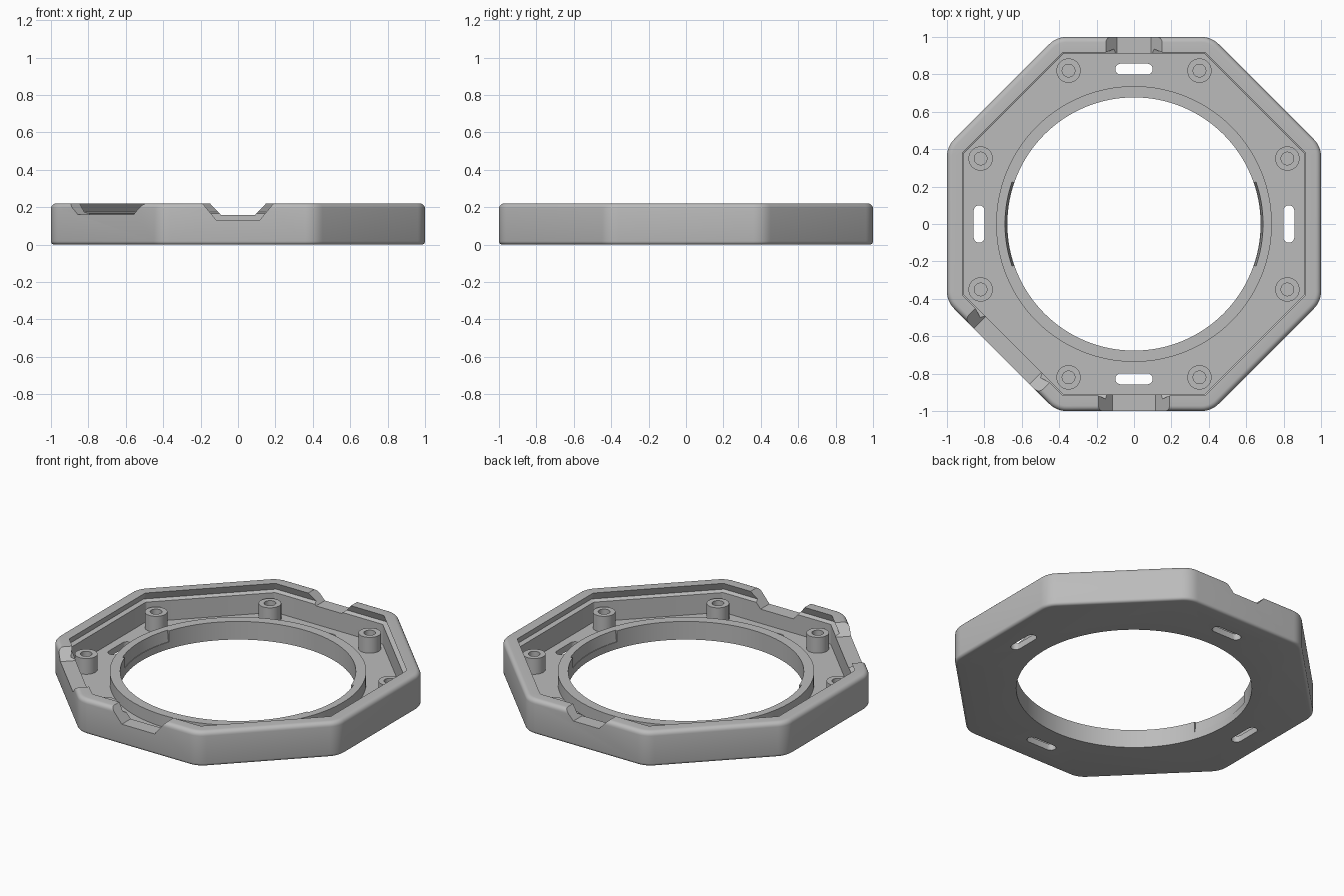
import bpy, bmesh, math
from math import sin, cos, tan, pi, radians
from mathutils import Matrix, Vector

cube = bpy.data.objects.get("Cube")
if cube:
    bpy.data.objects.remove(cube, do_unlink=True)

grey = bpy.data.materials.new("plain_grey")
grey.use_nodes = True
grey.diffuse_color = (0.5, 0.5, 0.5, 1)
grey.node_tree.nodes["Principled BSDF"].inputs["Base Color"].default_value = (0.5, 0.5, 0.5, 1)


def make(name, bm):
    bmesh.ops.recalc_face_normals(bm, faces=bm.faces)
    mesh = bpy.data.meshes.new(name)
    bm.to_mesh(mesh)
    bm.free()
    mesh.materials.append(grey)
    obj = bpy.data.objects.new(name, mesh)
    bpy.context.collection.objects.link(obj)
    return obj


def select(obj):
    bpy.ops.object.select_all(action='DESELECT')
    obj.select_set(True)
    bpy.context.view_layer.objects.active = obj


def smooth(obj):
    select(obj)
    bpy.ops.object.shade_smooth_by_angle(angle=radians(30))


def cut(obj, cutter):
    cutter.hide_render = True
    mod = obj.modifiers.new("cut", 'BOOLEAN')
    mod.operation = 'DIFFERENCE'
    mod.solver = 'EXACT'
    mod.object = cutter
    select(obj)
    bpy.ops.object.modifier_apply(modifier=mod.name)
    bpy.data.objects.remove(cutter, do_unlink=True)


def loft(name, loops, capped=True):
    """Skin a list of point loops; cap the ends or join last to first."""
    bm = bmesh.new()
    rings = [[bm.verts.new(p) for p in loop] for loop in loops]
    n = len(rings[0])
    pairs = list(zip(rings, rings[1:])) + ([] if capped else [(rings[-1], rings[0])])
    for a, b in pairs:
        for i in range(n):
            j = (i + 1) % n
            bm.faces.new((a[i], a[j], b[j], b[i]))
    if capped:
        bm.faces.new(rings[0])
        bm.faces.new(rings[-1])
    return make(name, bm)


def octagon(apothem, radius, z, steps=6):
    """Octagon with flats on the axes and rounded corners."""
    points = []
    centre = (apothem - radius) / cos(pi / 8)
    for k in range(8):
        corner = pi / 8 + k * pi / 4
        for s in range(steps + 1):
            t = corner - pi / 8 + s * pi / 4 / steps
            points.append((centre * cos(corner) + radius * cos(t),
                           centre * sin(corner) + radius * sin(t), z))
    return points


def circle(r, z, n, x=0, y=0):
    return [(x + r * cos(2 * pi * i / n), y + r * sin(2 * pi * i / n), z) for i in range(n)]


def tube(name, r_in, r_out, z0, z1, n, x=0, y=0):
    profile = [(r_in, z0), (r_out, z0), (r_out, z1), (r_in, z1)]
    return loft(name, [circle(r, z, n, x, y) for r, z in profile], capped=False)


# Octagonal tray: rounded outside, snap groove inside the rim, flat floor
H, FLOOR, BEVEL = 0.22, 0.04, 0.028
loops = []
for s in range(5):
    a = s * pi / 8
    inset = 0.018 * (1 - sin(a))
    loops.append(octagon(1 - inset, 0.13 - inset, 0.018 * (1 - cos(a))))
for s in range(6):
    a = s * pi / 10
    inset = BEVEL * (1 - cos(a))
    loops.append(octagon(1 - inset, 0.13 - inset, H - BEVEL + BEVEL * sin(a)))
for apothem, z in [(0.918, H), (0.935, 0.175), (0.911, 0.165), (0.911, FLOOR)]:
    loops.append(octagon(apothem, 0.02, z))
tray = loft("octagonal_tray", loops)

# Central opening
cut(tray, loft("opening_cutter", [circle(0.705, -0.1, 128), circle(0.705, 0.3, 128)]))

# Rounded slots through the floor
for k in range(4):
    turn = Matrix.Rotation(k * pi / 2, 3, 'Z')
    outline = []
    for side in (1, -1):
        for s in range(9):
            t = -pi / 2 + s * pi / 8
            outline.append((side * (0.07 + 0.03 * cos(t)), 0.828 + side * 0.03 * sin(t)))
    cut(tray, loft("slot_cutter", [[turn @ Vector((x, y, z)) for x, y in outline]
                                   for z in (-0.1, 0.1)]))

# Tapered notches in the rim: angle, half width at floor and top, floor height
for angle, low, high, z in [(0, 0.115, 0.19, 0.13), (pi, 0.09, 0.15, 0.157),
                            (-pi / 4, 0.21, 0.28, 0.16)]:
    turn = Matrix.Rotation(angle, 3, 'Z')
    outline = [(-low, z), (low, z), (high, H), (high, 0.3), (-high, 0.3), (-high, H)]
    cut(tray, loft("notch_cutter", [[turn @ Vector((x, y, h)) for x, h in outline]
                                    for y in (-1.1, -0.85)]))
smooth(tray)

# Raised collar around the opening, with a shallow recess on each side
collar = tube("collar", 0.677, 0.737, 0, 0.115, 128)
for side in (1, -1):
    span = [radians(-19 + i * 2) * side + (pi if side < 0 else 0) for i in range(20)]
    sections = []
    for t in span:
        sections.append([(r * cos(t), r * sin(t), z) for r, z in
                         [(0.6, 0.045), (0.68, 0.045), (0.692, 0.13), (0.6, 0.13)]])
    cut(collar, loft("recess_cutter", sections))
smooth(collar)

# Eight hollow screw posts
for i, (x, y) in enumerate([(sx * a, sy * b) for a, b in ((0.35, 0.82), (0.82, 0.35))
                            for sx in (1, -1) for sy in (1, -1)]):
    smooth(tube(f"screw_post_{i + 1}", 0.034, 0.065, FLOOR - 0.01, 0.14, 32, x, y))
